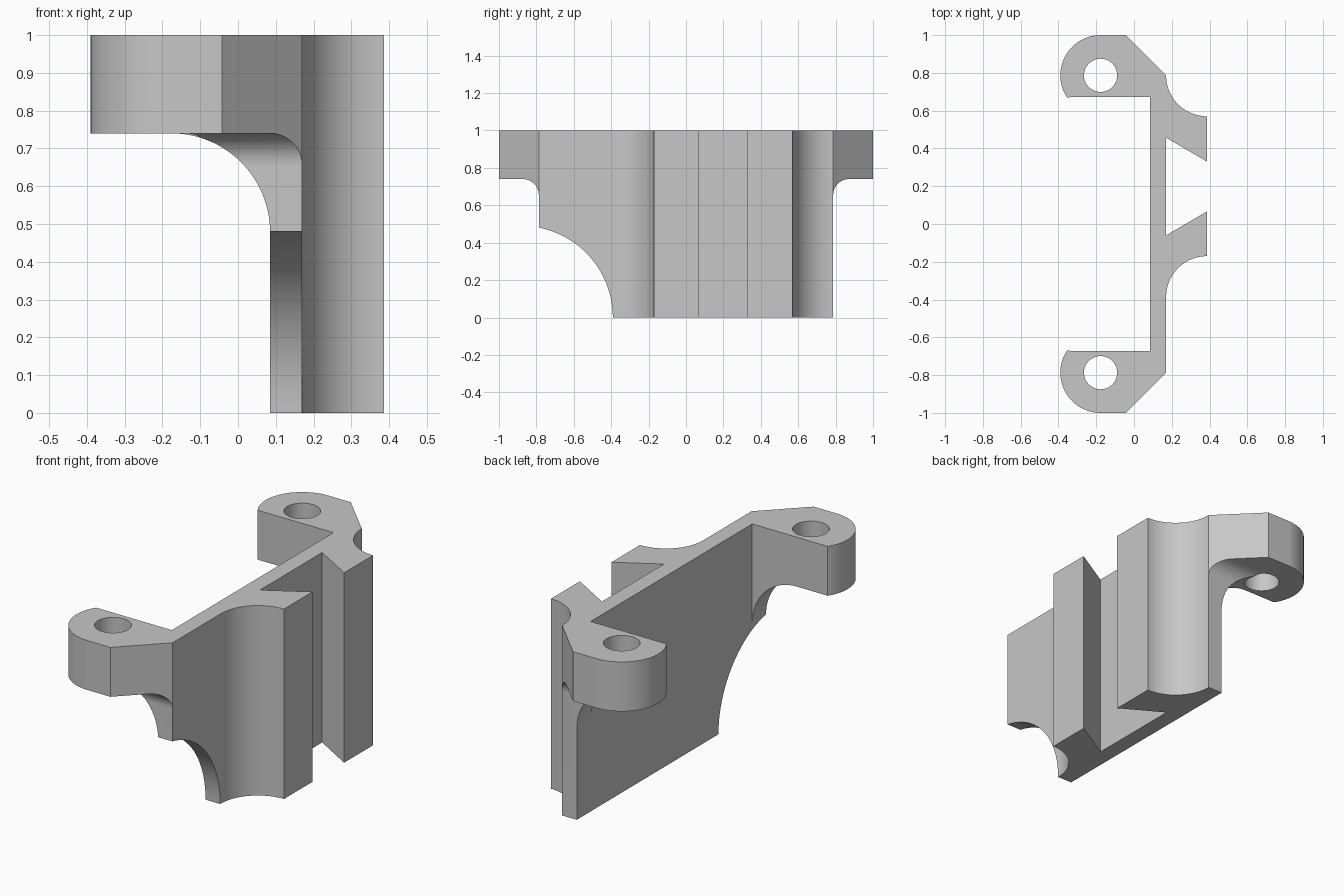
import bpy
import bmesh
from math import cos, sin, radians
from mathutils import Vector

if "Cube" in bpy.data.objects:
    bpy.data.objects.remove(bpy.data.objects["Cube"], do_unlink=True)

grey = bpy.data.materials.new("plain grey")
grey.use_nodes = True
COLOUR = (0.57, 0.57, 0.57, 1)
grey.diffuse_color = COLOUR
grey.node_tree.nodes["Principled BSDF"].inputs["Base Color"].default_value = COLOUR


def arc(cx, cy, r, start, end, steps=24):
    """Points along a circular arc, angles in degrees."""
    angles = [radians(start + (end - start) * i / steps) for i in range(steps + 1)]
    return [(cx + r * cos(a), cy + r * sin(a)) for a in angles]


def prism(name, outline, low, high, axis):
    """Extrude a 2D outline along an axis: z uses (x, y), x uses (y, z), y uses (x, z)."""
    place = {"z": lambda p: (p[0], p[1], low),
             "x": lambda p: (low, p[0], p[1]),
             "y": lambda p: (p[0], low, p[1])}[axis]
    direction = Vector([(high - low) * (axis == a) for a in "xyz"])
    bm = bmesh.new()
    face = bm.faces.new([bm.verts.new(place(p)) for p in outline])
    grown = bmesh.ops.extrude_face_region(bm, geom=[face])["geom"]
    bmesh.ops.translate(bm, vec=direction,
                        verts=[v for v in grown if isinstance(v, bmesh.types.BMVert)])
    bmesh.ops.recalc_face_normals(bm, faces=bm.faces[:])
    mesh = bpy.data.meshes.new(name)
    bm.to_mesh(mesh)
    bm.free()
    mesh.materials.append(grey)
    obj = bpy.data.objects.new(name, mesh)
    bpy.context.collection.objects.link(obj)
    return obj


BACK, FACE, RAIL = 0.085, 0.17, 0.387    # plate back, plate front, rail front
END, EAR_IN, EAR_Z = 0.787, 0.672, 0.74  # plate end, ear inner side, ear underside
HOLE_X = -0.177

# Plan outline: ear, plate with dovetail rails, mirrored ear
ear = [(BACK, EAR_IN)] + arc(HOLE_X, END, 0.213, 213, 90, 36) + [(-0.043, 1.0)]
outline = ear + arc(RAIL, END, RAIL - FACE, 180, 270)
outline += [(RAIL, 0.33), (FACE, 0.457), (FACE, -0.06), (RAIL, 0.067)]
outline += arc(RAIL, -0.387, RAIL - FACE, 90, 180)
outline += [(FACE, -END)] + [(x, -y) for x, y in reversed(ear)]
bracket = prism("bracket", outline, 0, 1, "z")

cutters = []
for side, label in ((1, "back"), (-1, "front")):
    # Clearance below each ear with a rounded inner corner
    under = [(1.2, -0.2), (END, -0.2)] + arc(END + 0.085, EAR_Z - 0.085, 0.085, 180, 90)
    under += [(1.2, EAR_Z)]
    cutters.append(prism(label + "_ear_clearance_cutter",
                         [(side * y, z) for y, z in under], -0.8, 0.8, "x"))
    # Screw hole
    cutters.append(prism(label + "_hole_cutter",
                         arc(HOLE_X, side * END, 0.088, 0, 350, 35), -0.2, 1.2, "z"))

# Large curved gusset between the ears and the plate
radius = BACK + 0.177
gusset = [(-0.8, -0.2), (BACK, -0.2)]
gusset += arc(BACK - radius, EAR_Z - radius, radius, 0, 90, 32) + [(-0.8, EAR_Z)]
cutters.append(prism("gusset_cutter", gusset, -1.2, 1.2, "y"))

# Round scoop out of the lower front corner of the plate
cutters.append(prism("corner_scoop_cutter", arc(-0.881, 0, 0.49, 0, 352, 88),
                     -0.8, 0.8, "x"))

for cutter in cutters:
    cutter.hide_render = True
    cutter.hide_viewport = True
    cut = bracket.modifiers.new(cutter.name, "BOOLEAN")
    cut.operation = "DIFFERENCE"
    cut.solver = "EXACT"
    cut.object = cutter

# Bake the cuts, then drop the cutters
graph = bpy.context.evaluated_depsgraph_get()
bracket_mesh = bpy.data.meshes.new_from_object(bracket.evaluated_get(graph))
bracket.modifiers.clear()
bracket.data = bracket_mesh
for cutter in cutters:
    bpy.data.objects.remove(cutter, do_unlink=True)

bpy.ops.object.select_all(action="DESELECT")
bracket.select_set(True)
bpy.context.view_layer.objects.active = bracket
bpy.ops.object.shade_smooth_by_angle(angle=radians(30))
